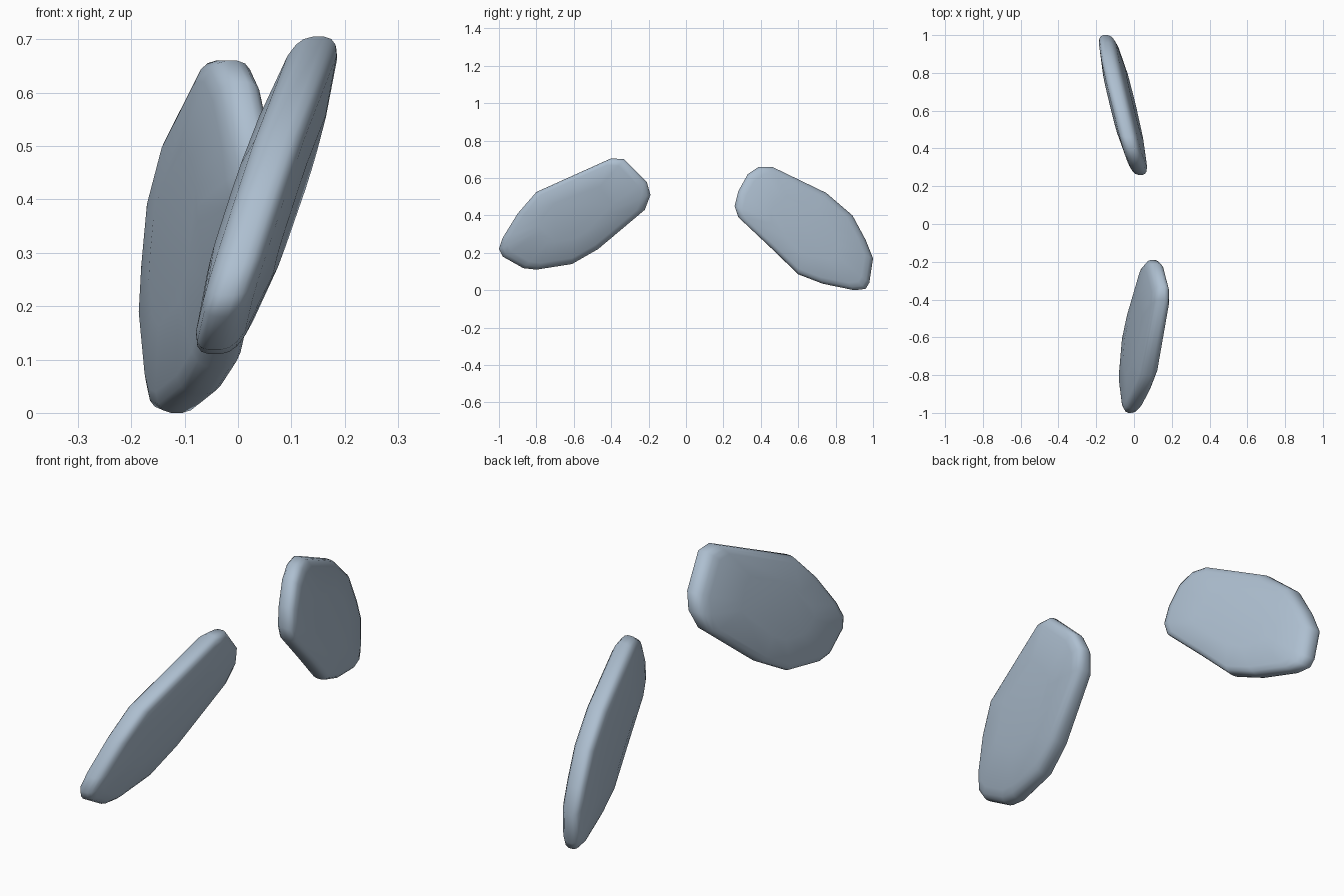
import bpy, bmesh

if "Cube" in bpy.data.objects:
    bpy.data.objects.remove(bpy.data.objects["Cube"])

mat = bpy.data.materials.new("slate blue")
mat.diffuse_color = (0.42, 0.52, 0.63, 1)
mat.use_nodes = True
mat.node_tree.nodes["Principled BSDF"].inputs["Base Color"].default_value = mat.diffuse_color

# Cross-section of a pad: (outline scale, half thickness) from one face round to the other
HALF = [(0.5, 0.062), (0.88, 0.046), (0.95, 0.037), (0.985, 0.026), (1.0, 0.011)]
RINGS = HALF + [(s, -h) for s, h in reversed(HALF)]


def pad(name, outline, plane):
    """Lens-shaped pad: side outline (y, z) laid on the plane x = a + b*y + c*z."""
    a, b, c = plane
    n = len(outline)
    cy = (min(p[0] for p in outline) + max(p[0] for p in outline)) / 2
    cz = (min(p[1] for p in outline) + max(p[1] for p in outline)) / 2
    bm = bmesh.new()
    rings = []
    for s, h in RINGS:
        ring = []
        for y, z in outline:
            y, z = cy + (y - cy) * s, cz + (z - cz) * s
            ring.append(bm.verts.new((a + b * y + c * z + h, y, z)))
        rings.append(ring)
    for r, q in zip(rings, rings[1:]):
        for i in range(n):
            j = (i + 1) % n
            bm.faces.new((r[i], r[j], q[j], q[i]))
    bm.faces.new(rings[0])
    bm.faces.new(rings[-1])
    bmesh.ops.recalc_face_normals(bm, faces=bm.faces)
    for f in bm.faces:
        f.smooth = True
    me = bpy.data.meshes.new(name)
    bm.to_mesh(me)
    bm.free()
    me.materials.append(mat)
    ob = bpy.data.objects.new(name, me)
    bpy.context.collection.objects.link(ob)


# Front pad, leaning towards +x at the top
pad("front_pad", [
    (-1.0, 0.22), (-0.98, 0.18), (-0.87, 0.118), (-0.80, 0.11), (-0.61, 0.14),
    (-0.47, 0.22), (-0.22, 0.43), (-0.19, 0.51), (-0.21, 0.58), (-0.33, 0.70),
    (-0.40, 0.705), (-0.80, 0.525), (-0.90, 0.41), (-0.98, 0.28)],
    (-0.045, 0.04, 0.30))

# Rear pad, turned towards -x at the back
pad("rear_pad", [
    (0.26, 0.45), (0.28, 0.53), (0.33, 0.62), (0.39, 0.66), (0.46, 0.66),
    (0.75, 0.52), (0.89, 0.40), (0.96, 0.27), (1.0, 0.17), (0.98, 0.04),
    (0.96, 0.007), (0.90, 0.0), (0.73, 0.035), (0.60, 0.085), (0.45, 0.23),
    (0.28, 0.39)],
    (0.128, -0.27, -0.053))
